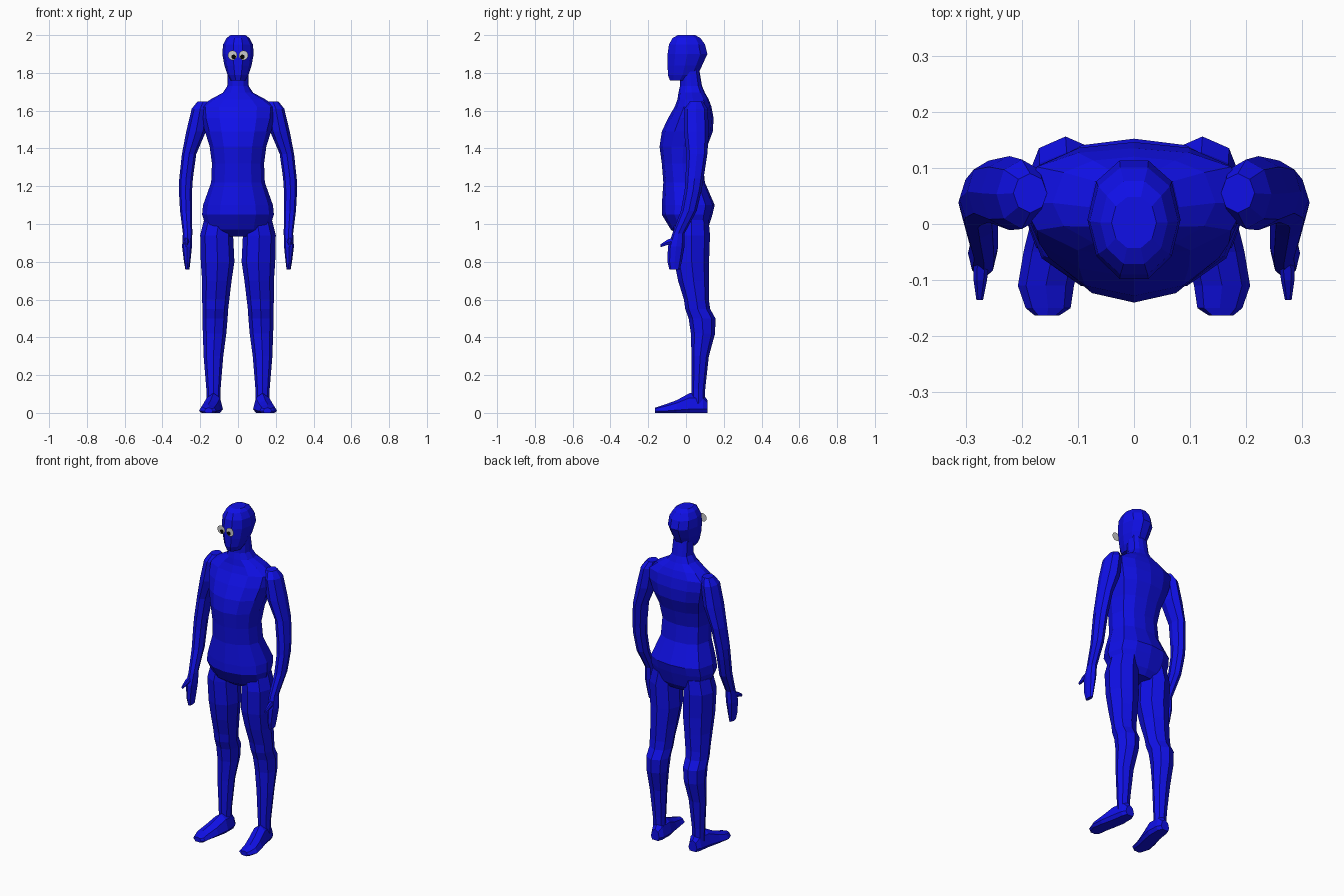
import bpy, bmesh, math


def material(name, rgb):
    m = bpy.data.materials.new(name)
    m.diffuse_color = (*rgb, 1)
    return m


blue = material("blue", (0.005, 0.005, 0.8))
black = material("black", (0.0, 0.0, 0.0))


def loft(name, rings, mat):
    """Closed skin over equally sized rings of points."""
    bm = bmesh.new()
    loops = [[bm.verts.new(p) for p in ring] for ring in rings]
    n = len(loops[0])
    for a, b in zip(loops, loops[1:]):
        for i in range(n):
            j = (i + 1) % n
            bm.faces.new((a[i], a[j], b[j], b[i]))
    bm.faces.new(loops[0])
    bm.faces.new(loops[-1])
    bmesh.ops.recalc_face_normals(bm, faces=bm.faces)
    me = bpy.data.meshes.new(name)
    bm.to_mesh(me)
    bm.free()
    me.materials.append(mat)
    ob = bpy.data.objects.new(name, me)
    bpy.context.collection.objects.link(ob)
    return ob


def circle(n):
    return [(math.cos(2 * math.pi * i / n), math.sin(2 * math.pi * i / n)) for i in range(n)]


def trunk_ring(z, hw, front, back, n=12, square=0.6):
    """Level ring with a pointed front and a squarer back."""
    cy, ry = (front + back) / 2, (back - front) / 2
    return [(hw * c, cy + ry * (max(s, 0) ** square if s > 1e-6 else s), z) for c, s in circle(n)]


def limb_ring(side, cx, cy, z, rx, ry, n=8):
    return [(side * (cx + rx * c), cy + ry * s, z) for c, s in circle(n)]


def upright_ring(side, y, cx, cz, rx, rz, flat=False, n=8):
    """Ring facing y; flat feet get their lower half pressed to the floor."""
    return [(side * (cx + rx * c), y, 0.0 if flat and s < -0.01 else cz + rz * s)
            for c, s in circle(n)]


# Torso and neck: z, half width, front, back
torso = [(0.935, 0.10, -0.03, 0.09), (0.97, 0.165, -0.08, 0.115), (1.05, 0.19, -0.128, 0.14),
         (1.10, 0.185, -0.128, 0.152), (1.22, 0.142, -0.12, 0.10), (1.32, 0.138, -0.128, 0.09),
         (1.41, 0.15, -0.14, 0.112), (1.49, 0.175, -0.128, 0.142), (1.56, 0.195, -0.095, 0.146),
         (1.62, 0.20, -0.06, 0.135), (1.66, 0.145, -0.045, 0.12), (1.695, 0.08, -0.04, 0.10),
         (1.73, 0.057, -0.032, 0.085), (1.82, 0.053, -0.03, 0.07)]
# Head: z, half width, front, back
head = [(1.76, 0.038, -0.088, 0.02), (1.79, 0.056, -0.10, 0.065), (1.84, 0.072, -0.102, 0.09),
        (1.90, 0.083, -0.103, 0.118), (1.95, 0.079, -0.095, 0.105), (1.985, 0.06, -0.075, 0.08),
        (2.0, 0.04, -0.045, 0.05)]
# Limbs: centre x, centre y, z, radius x, radius y
arm = [(0.185, 0.055, 1.648, 0.03, 0.035), (0.20, 0.053, 1.61, 0.045, 0.062),
       (0.222, 0.055, 1.49, 0.052, 0.066), (0.259, 0.058, 1.37, 0.038, 0.055),
       (0.275, 0.045, 1.24, 0.036, 0.048), (0.278, 0.038, 1.18, 0.035, 0.045),
       (0.275, 0.015, 1.07, 0.032, 0.042), (0.267, -0.04, 0.95, 0.025, 0.032),
       (0.270, -0.052, 0.88, 0.026, 0.044), (0.269, -0.06, 0.80, 0.017, 0.038),
       (0.268, -0.06, 0.76, 0.011, 0.028)]
leg = [(0.10, 0.03, 1.02, 0.08, 0.09), (0.113, 0.028, 0.94, 0.087, 0.099),
       (0.108, 0.03, 0.80, 0.089, 0.092), (0.112, 0.04, 0.70, 0.078, 0.082),
       (0.118, 0.055, 0.60, 0.072, 0.066), (0.12, 0.062, 0.55, 0.068, 0.066),
       (0.122, 0.085, 0.50, 0.067, 0.071), (0.124, 0.09, 0.42, 0.062, 0.064),
       (0.13, 0.075, 0.30, 0.052, 0.046), (0.13, 0.066, 0.13, 0.038, 0.036),
       (0.13, 0.065, 0.05, 0.036, 0.034)]
# Feet and thumbs: y, centre x, centre z, radius x, radius z
foot = [(0.115, 0.125, 0.02, 0.028, 0.045), (0.09, 0.125, 0.02, 0.042, 0.08),
        (0.02, 0.13, 0.02, 0.05, 0.085), (-0.05, 0.145, 0.015, 0.052, 0.052),
        (-0.11, 0.157, 0.01, 0.05, 0.035), (-0.15, 0.153, 0.01, 0.04, 0.022),
        (-0.163, 0.155, 0.01, 0.022, 0.018)]
thumb = [(-0.05, 0.271, 0.915, 0.015, 0.024), (-0.10, 0.274, 0.902, 0.012, 0.016),
         (-0.135, 0.275, 0.885, 0.006, 0.009)]

body = loft("body", [trunk_ring(*r) for r in torso], blue)
parts = [loft("head", [trunk_ring(*r, n=10, square=0.9) for r in head], blue)]
for side in (-1, 1):
    parts += [loft("arm", [limb_ring(side, *r) for r in arm], blue),
              loft("leg", [limb_ring(side, *r) for r in leg], blue),
              loft("foot", [upright_ring(side, *r, flat=True) for r in foot], blue),
              loft("thumb", [upright_ring(side, *r, n=6) for r in thumb], blue)]

# Merge the parts into one skin
bpy.context.view_layer.objects.active = body
for part in parts:
    mod = body.modifiers.new("union", 'BOOLEAN')
    mod.operation = 'UNION'
    mod.solver = 'EXACT'
    mod.object = part
    bpy.ops.object.modifier_apply(modifier=mod.name)
    bpy.data.objects.remove(part)


# Flat disc eyes with pupils looking inward
def disc(name, x, y, z, r, mat):
    bm = bmesh.new()
    bm.faces.new([bm.verts.new((x + r * c, y, z + r * s)) for c, s in circle(20)])
    me = bpy.data.meshes.new(name)
    bm.to_mesh(me)
    bm.free()
    if mat:
        me.materials.append(mat)
    bpy.context.collection.objects.link(bpy.data.objects.new(name, me))


for side in (-1, 1):
    disc("eye", side * 0.029, -0.118, 1.893, 0.025, None)
    disc("pupil", side * 0.023, -0.120, 1.885, 0.012, black)
